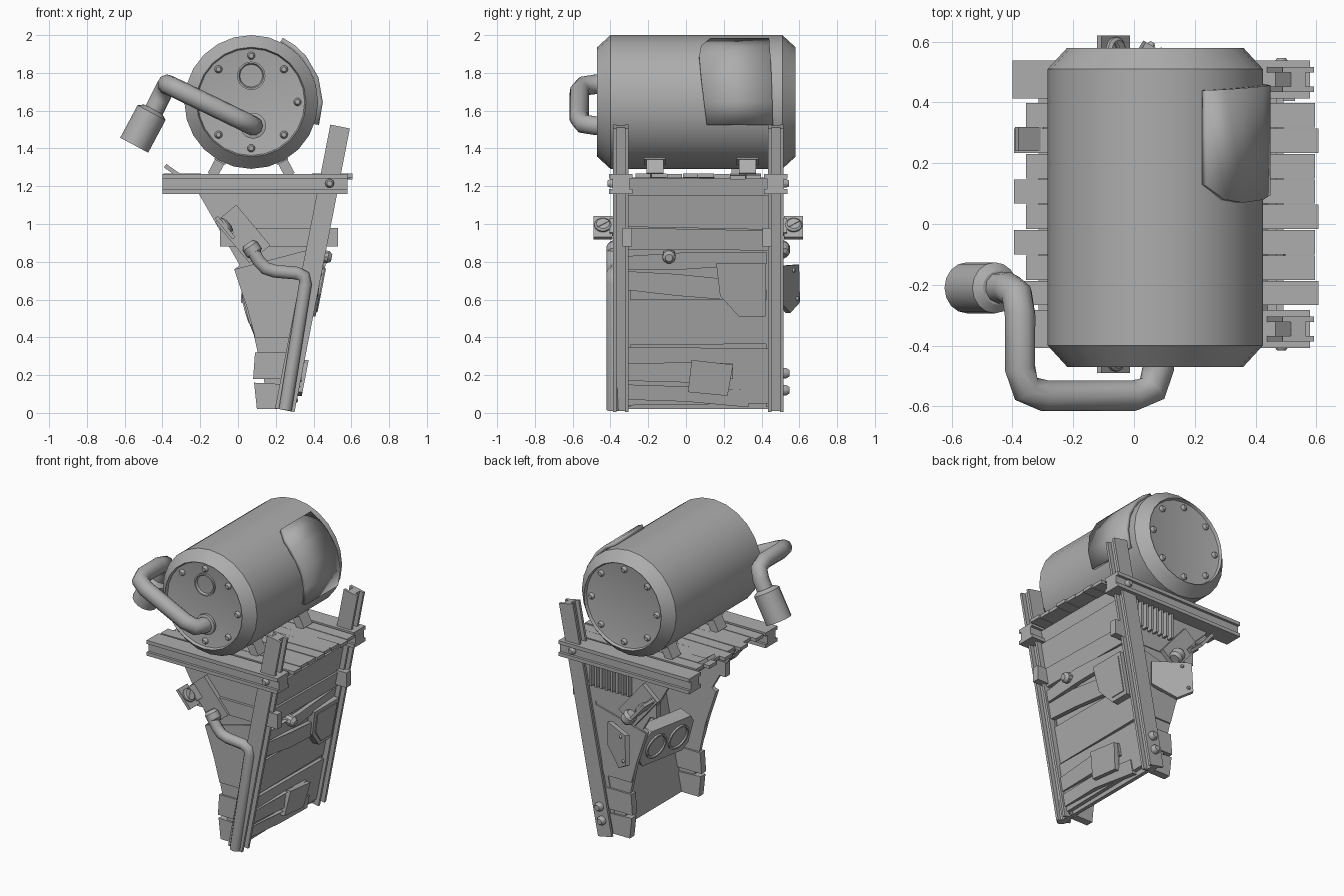
import bpy, bmesh, math, random
from mathutils import Vector, Matrix

random.seed(4)
old = bpy.data.objects.get("Cube")
if old:
    bpy.data.objects.remove(old, do_unlink=True)

GREY = (0.42, 0.42, 0.42, 1)
metal = bpy.data.materials.new("worn grey metal")
metal.use_nodes = True
metal.diffuse_color = GREY
metal.node_tree.nodes["Principled BSDF"].inputs["Base Color"].default_value = GREY


def finish(name, bm, smooth=False):
    bmesh.ops.recalc_face_normals(bm, faces=bm.faces)
    me = bpy.data.meshes.new(name)
    bm.to_mesh(me)
    bm.free()
    ob = bpy.data.objects.new(name, me)
    me.materials.append(metal)
    bpy.context.collection.objects.link(ob)
    if smooth:
        bpy.ops.object.select_all(action='DESELECT')
        bpy.context.view_layer.objects.active = ob
        ob.select_set(True)
        bpy.ops.object.shade_smooth_by_angle(angle=math.radians(35))
    return ob


def boxes(name, parts, mat=Matrix()):
    """Several (centre, size) boxes in one object."""
    bm = bmesh.new()
    for c, s in parts:
        m = mat @ Matrix.Translation(c) @ Matrix.Diagonal((*s, 1))
        bmesh.ops.create_cube(bm, size=1, matrix=m)
    return finish(name, bm)


def prism(name, pts, place, d0, d1):
    """Outline in (u, v), thickened from d0 to d1 through a placing rule."""
    bm = bmesh.new()
    a = [bm.verts.new(place(u, v, d0)) for u, v in pts]
    b = [bm.verts.new(place(u, v, d1)) for u, v in pts]
    bm.faces.new(a)
    bm.faces.new(b)
    for i in range(len(pts)):
        j = (i + 1) % len(pts)
        bm.faces.new((a[i], a[j], b[j], b[i]))
    return finish(name, bm)


def lathe(name, profile, origin, axis, seg=20):
    """Spin (radius, height) pairs round an axis and cap the ends."""
    m = Matrix.Translation(origin) @ Vector(axis).to_track_quat('Z', 'Y').to_matrix().to_4x4()
    bm = bmesh.new()
    rings = [[bm.verts.new(m @ Vector((r * math.cos(math.tau * i / seg), r * math.sin(math.tau * i / seg), h)))
              for i in range(seg)] for r, h in profile]
    for p, q in zip(rings, rings[1:]):
        for i in range(seg):
            j = (i + 1) % seg
            bm.faces.new((p[i], p[j], q[j], q[i]))
    bm.faces.new(rings[0])
    bm.faces.new(rings[-1])
    return finish(name, bm, True)


def bolt(name, at, axis, r=0.02):
    return lathe(name, [(r, -r * 0.5), (r, r * 0.3), (r * 0.6, r * 0.9)], at, axis, 10)


def pipe(name, pts, r, cut):
    """Round pipe along a path whose corners are cut by a set length."""
    pts = [Vector(p) for p in pts]
    path = [pts[0]]
    for a, b, c in zip(pts, pts[1:], pts[2:]):
        p, q = b + (a - b).normalized() * cut, b + (c - b).normalized() * cut
        path += [p, (p + q) / 4 + b / 2, q]
    path.append(pts[-1])
    cu = bpy.data.curves.new(name, 'CURVE')
    cu.dimensions = '3D'
    cu.bevel_depth, cu.bevel_resolution, cu.use_fill_caps = r, 3, True
    sp = cu.splines.new('POLY')
    sp.points.add(len(path) - 1)
    for s, p in zip(sp.points, path):
        s.co = (*p, 1)
    sp.use_smooth = True
    cu.materials.append(metal)
    ob = bpy.data.objects.new(name, cu)
    bpy.context.collection.objects.link(ob)
    bpy.ops.object.select_all(action='DESELECT')
    bpy.context.view_layer.objects.active = ob
    ob.select_set(True)
    bpy.ops.object.convert(target='MESH')


def wall(u, v, d):
    return Vector((0.245 + 0.195 * v + d, u, v))


def side(u, v, d):
    return Vector((u, d, v))


# Tank with chamfered rims and sunk end discs
CX, CZ = 0.07, 1.646
lathe("tank", [(0.275, 0.022), (0.283, 0.02), (0.29, 0), (0.354, 0.07), (0.354, 0.98), (0.29, 1.05),
               (0.283, 1.03), (0.275, 1.028)], (CX, -0.47, CZ), (0, 1, 0), 24)
for i in range(8):
    a = math.tau * i / 8 + math.pi / 2
    for y, s in ((-0.449, -1), (0.559, 1)):
        if s > 0 or i != 2:
            bolt("tank_bolt", (CX + 0.245 * math.cos(a), y, CZ + 0.245 * math.sin(a)), (0, s, 0), 0.021)
lathe("filler_ring", [(0.06, -0.01), (0.06, 0.003), (0.066, 0.012), (0.075, 0.012), (0.075, -0.01)],
      (CX, -0.45, 1.785), (0, -1, 0))
lathe("outlet_collar", [(0.068, -0.02), (0.068, 0.015), (0.055, 0.02)], (0.08, -0.45, 1.52), (0, -1, 0))

# Curved patch wrapped on the tank
bm = bmesh.new()
rows = []
for ang, y0, y1 in ((-19, 0.11, 0.46), (0, 0.095, 0.457), (20, 0.08, 0.453), (40, 0.07, 0.447), (52, 0.08, 0.443), (64, 0.13, 0.44)):
    a = math.radians(ang)
    rows.append([bm.verts.new((CX + 0.366 * math.cos(a), y, CZ + 0.366 * math.sin(a))) for y in (y0, y1)])
for p, q in zip(rows, rows[1:]):
    bm.faces.new((p[0], p[1], q[1], q[0]))
patch = finish("tank_patch", bm, True)
mod = patch.modifiers.new("thickness", 'SOLIDIFY')
mod.thickness, mod.offset = 0.026, 0

# Exhaust pipe and nozzle
pipe("exhaust_pipe", [(0.08, -0.44, 1.52), (0.08, -0.565, 1.52), (-0.375, -0.565, 1.74), (-0.375, -0.21, 1.74),
                      (-0.47, -0.21, 1.55)], 0.052, 0.09)
lathe("exhaust_nozzle", [(0.055, -0.01), (0.084, 0.01), (0.084, 0.205), (0.065, 0.205), (0.06, 0.1)],
      (-0.453, -0.21, 1.598), (-0.47, 0, -0.88), 16)

# Slanted posts and cross beams, mirrored front to back
MID = 0.065
lean = Matrix.Translation((0.394, 0, 0.765)) @ Matrix.Rotation(math.atan(0.195), 4, 'Y')
for s, end in ((-1, "front"), (1, "back")):
    y = MID + s * 0.41
    boxes(end + "_post", [((0, y - 0.032, 0), (0.105, 0.018, 1.53)), ((0, y + 0.032, 0), (0.105, 0.018, 1.53)),
                          ((0, y, 0), (0.05, 0.06, 1.53))], lean)
    boxes(end + "_beam", [((0.09, y, 1.252), (0.98, 0.125, 0.024)), ((0.09, y, 1.172), (0.98, 0.125, 0.024)),
                          ((0.09, y, 1.21), (0.98, 0.09, 0.07))])
    bolt(end + "_beam_bolt", (0.485, y + s * 0.05, 1.215), (0, s, 0), 0.024)

    # End panel and its lower flaps
    yp = MID + s * 0.37
    prism(end + "_panel", [(-0.21, 1.165), (0.48, 1.165), (0.27, 0.03), (0.17, 0.03), (0.1, 0.34), (0.06, 0.52),
                           (-0.02, 0.76), (0.01, 0.78)], side, yp - 0.012, yp + 0.012)
    prism(end + "_sheet", [(-0.02, 0.76), (0.36, 0.86), (0.3, 0.4), (0.09, 0.4), (0.05, 0.55)],
          side, yp, yp + s * 0.022)
    for pts in ([(0.08, 0.18), (0.29, 0.18), (0.31, 0.32), (0.09, 0.32)],
                [(0.1, 0.02), (0.26, 0.02), (0.28, 0.15), (0.085, 0.16)]):
        prism(end + "_flap", pts, side, yp - 0.025, yp + 0.025)
    prism(end + "_band", [(-0.095, 0.88), (0.53, 0.88), (0.53, 0.98), (-0.095, 0.98)], side, yp - 0.03, yp + 0.018)

    # Tilted plate carrying a standing tab with a slotted screw
    tilt = Matrix.Translation((0.025, MID + s * 0.4, 0.948)) @ Matrix.Rotation(math.radians(-40), 4, 'Y')
    boxes(end + "_tilted_plate", [((0, 0, 0), (0.145, 0.03, 0.28)), ((-0.05, s * 0.105, 0.085), (0.02, 0.1, 0.145)),
                                  ((-0.045, s * 0.04, 0.085), (0.03, 0.06, 0.1))], tilt)
    lathe(end + "_slotted_screw", [(0.045, -0.02), (0.045, 0.01), (0.035, 0.018)],
          tilt @ Vector((-0.04, s * 0.105, 0.09)), tilt.to_3x3() @ Vector((1, 0, 0)), 14)
    boxes(end + "_screw_slot", [((-0.021, 0, 0), (0.006, 0.07, 0.012))],
          tilt @ Matrix.Translation((0, s * 0.105, 0.09)) @ Matrix.Rotation(0.6, 4, 'X'))
    lathe(end + "_pipe_socket", [(0.03, -0.04), (0.045, -0.02), (0.045, 0.02), (0.03, 0.04)],
          (0.075, MID + s * 0.44, 0.865), (0.4, 0, -0.6), 12)

# Drain pipe running down the front post
pipe("drain_pipe", [(0.07, -0.385, 0.87), (0.14, -0.385, 0.755), (0.365, -0.385, 0.735), (0.25, -0.385, 0.015)], 0.036, 0.055)
for z in (0.12, 0.21):
    bolt("post_bolt", (0.245 + 0.195 * z, 0.52, z), (0, 1, 0), 0.03)

# Vent bars on the back panel
boxes("vent_bars", [((0.1 + 0.04 * i, 0.46, 1.075), (0.016, 0.05, 0.17)) for i in range(8)])

# Riveted plate standing off the back panel
flare = Matrix.Translation((0.06, 0.575, 0.665)) @ Matrix.Rotation(math.radians(-30), 4, 'Z')
prism("flared_plate", [(-0.06, -0.135), (0.04, -0.08), (0.03, 0.12), (-0.22, 0.11), (-0.22, -0.05)],
      lambda u, v, d: flare @ Vector((-u, d, v)), -0.02, 0.01)
for u, v in ((0.01, -0.06), (-0.03, 0.09)):
    bolt("flared_plate_rivet", flare @ Vector((-u, 0.01, v)), flare.to_3x3() @ Vector((0, 1, 0)), 0.012)

# Box with two round dials on the open side
turn = Matrix.Translation((0.1, 0.1, 0.56)) @ Matrix.Rotation(math.radians(-15), 4, 'Y') @ Matrix.Rotation(math.radians(-8), 4, 'Z')
prism("dial_box", [(-0.22, -0.08), (-0.18, -0.13), (0.18, -0.13), (0.22, -0.08), (0.22, 0.08), (0.18, 0.13),
                   (-0.18, 0.13), (-0.22, 0.08)], lambda u, v, d: turn @ Vector((d, u, v)), -0.03, 0.06)
boxes("dial_box_bracket", [((0.14, 0, 0), (0.2, 0.12, 0.06))], turn)
for u in (-0.1, 0.1):
    lathe("dial", [(0.088, -0.01), (0.088, 0.012), (0.076, 0.012), (0.072, 0.002)],
          turn @ Vector((-0.03, u, 0)), turn.to_3x3() @ Vector((-1, 0, 0)))

# Wall between the posts: backing sheet, boards, bent straps and patches
prism("wall_sheet", [(-0.31, 0.02), (0.44, 0.02), (0.44, 1.24), (-0.31, 1.24)], wall, -0.02, 0.005)
BOARDS = [[(-0.31, 0.985), (0.44, 0.97), (0.44, 1.15), (-0.31, 1.15)], [(-0.31, 0.865), (0.44, 0.86), (0.44, 0.965), (-0.31, 0.98)],
          [(-0.31, 0.36), (0.44, 0.365), (0.44, 0.6), (-0.31, 0.6)], [(-0.31, 0.04), (0.44, 0.05), (0.44, 0.34), (-0.31, 0.35)]]
for i, pts in enumerate(BOARDS):
    prism("wall_board", pts, wall, 0, 0.02 + 0.01 * (i % 2))
for pts in ([(-0.31, 0.65), (-0.05, 0.62), (0.2, 0.6), (0.2, 0.71), (-0.05, 0.735), (-0.31, 0.75)],
            [(-0.31, 0.76), (0.0, 0.76), (0.43, 0.79), (0.43, 0.85), (0.0, 0.85), (-0.31, 0.83)],
            [(-0.31, 0.17), (0.05, 0.16), (0.25, 0.18), (0.25, 0.26), (0.05, 0.27), (-0.31, 0.26)],
            [(-0.31, 0.07), (0.0, 0.06), (0.33, 0.03), (0.33, 0.12), (0.0, 0.14), (-0.31, 0.15)]):
    prism("wall_strap", pts, lambda u, v, d: wall(u, v, d + 0.03 * math.cos(4 * u)), 0, 0.03)
prism("upper_patch", [(0.16, 0.79), (0.42, 0.79), (0.42, 0.51), (0.28, 0.51), (0.18, 0.62)], wall, 0.02, 0.066)
prism("upper_patch_panel", [(0.19, 0.765), (0.4, 0.765), (0.4, 0.535), (0.29, 0.535), (0.205, 0.63)], wall, 0.06, 0.072)
prism("lower_patch", [(0.03, 0.28), (0.25, 0.255), (0.22, 0.09), (0.01, 0.11)], wall, 0.04, 0.075)
lathe("wall_hook", [(0.035, -0.03), (0.035, 0.03), (0.02, 0.05)], wall(-0.09, 0.83, 0.04), (1, 0, -0.2), 10)

# Deck planks of uneven length on edge strips
for i in range(8):
    x0, x1 = -0.395 + 0.04 * (i % 2), 0.595 + 0.012 * (i % 3 == 0)
    m = Matrix.Translation(((x0 + x1) / 2, -0.227 + 0.0835 * i, 1.252)) @ Matrix.Rotation(random.uniform(-0.012, 0.012), 4, 'Y')
    boxes("deck_plank", [((0, 0, 0), (x1 - x0, 0.08, 0.022))], m)
boxes("bent_plank_end", [((0, 0, 0), (0.1, 0.08, 0.022))],
      Matrix.Translation((-0.345, 0.28, 1.28)) @ Matrix.Rotation(math.radians(35), 4, 'Y'))
boxes("deck_edge_strip", [((x, MID, 1.225), (0.03, 0.72, 0.04)) for x in (-0.3, 0.455)])

# Tank feet
for y in (-0.165, 0.325):
    for s in (-1, 1):
        m = Matrix.Translation((CX + s * 0.175, y, 1.315)) @ Matrix.Rotation(s * math.radians(-28), 4, 'Y')
        boxes("tank_foot", [((0, 0, 0), (0.055, 0.09, 0.13)), ((0, 0, 0.035), (0.065, 0.115, 0.04))], m)
